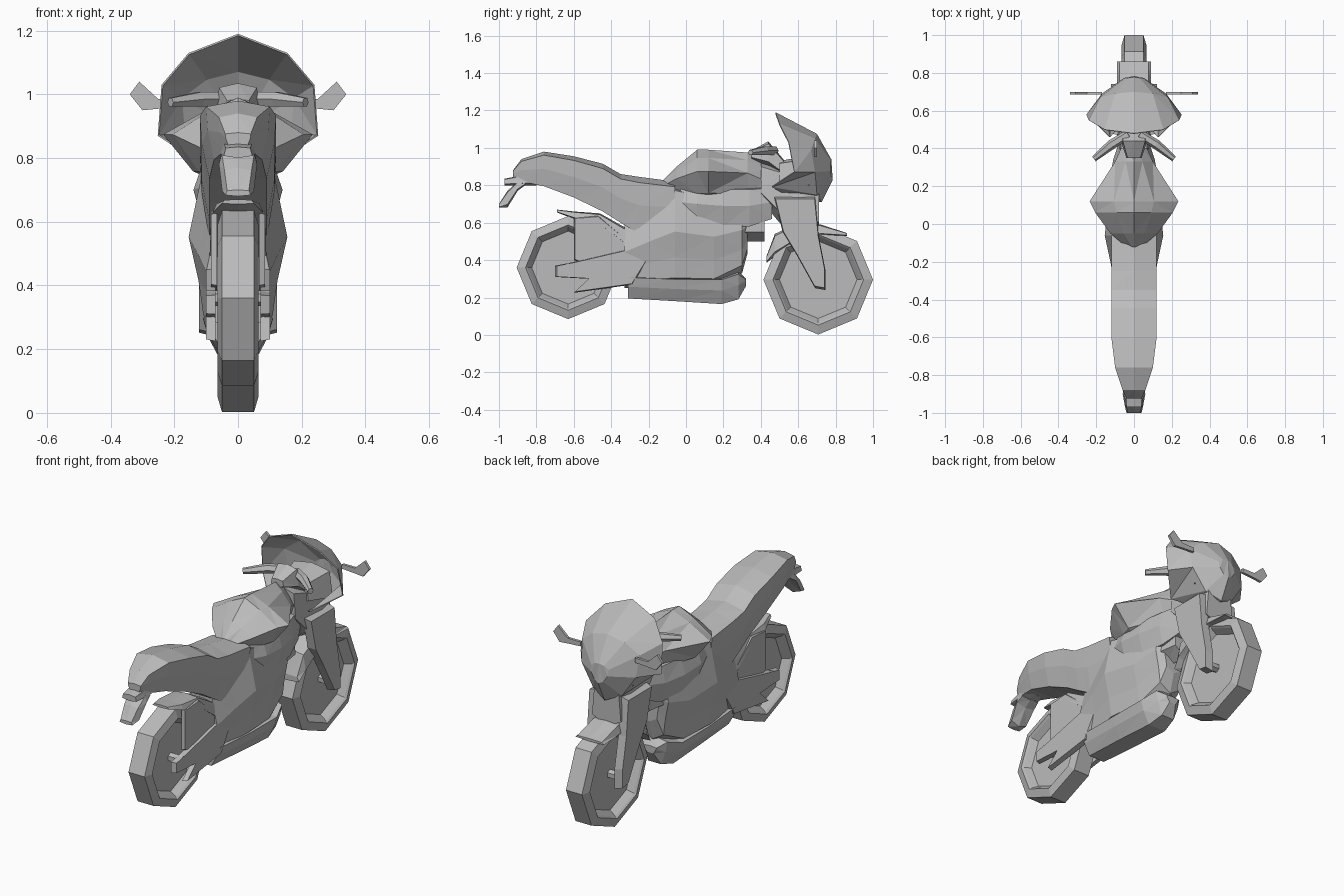
import bpy
import bmesh
from math import cos, sin, tau
from mathutils import Vector

cube = bpy.data.objects.get("Cube")
if cube:
    bpy.data.objects.remove(cube)

grey = bpy.data.materials.new("plain grey")
grey.use_nodes = True
grey.diffuse_color = (.5, .5, .5, 1)
grey.node_tree.nodes["Principled BSDF"].inputs["Base Color"].default_value = grey.diffuse_color

# Half cross-sections, top to bottom, as fractions of half width and height
TANK = [(0, 1), (.45, .85), (1, .6), (.6, .2), (0, 0)]
SEAT = [(0, 1), (1, .9), (.95, .5), (.75, 0), (0, 0)]
ENGINE = [(0, 1), (.7, .95), (1, .55), (.8, .3), (.7, .1), (0, 0)]
BELLY = [(0, 1), (1, .9), (.85, .5), (.5, 0), (0, 0)]
SHROUD = [(0, 1), (.8, .9), (1, .5), (.8, 0), (0, 0)]
BLOCK = [(0, 1), (.85, .9), (1, .2), (0, 0)]


def finish(name, bm):
    """Turn a bmesh into a flat-shaded object."""
    bmesh.ops.remove_doubles(bm, verts=bm.verts, dist=.0005)
    bmesh.ops.recalc_face_normals(bm, faces=bm.faces)
    mesh = bpy.data.meshes.new(name)
    bm.to_mesh(mesh)
    bm.free()
    mesh.materials.append(grey)
    obj = bpy.data.objects.new(name, mesh)
    bpy.context.collection.objects.link(obj)
    return obj


def bridge(bm, rings, cap_start=True):
    """Join successive closed rings of points with faces and cap the ends."""
    rows = [[bm.verts.new(p) for p in ring] for ring in rings]
    count = len(rows[0])
    for a, b in zip(rows, rows[1:]):
        for i in range(count):
            j = (i + 1) % count
            bm.faces.new((a[i], a[j], b[j], b[i]))
    if cap_start:
        bm.faces.new(rows[0])
    bm.faces.new(rows[-1])


def mirrored(half):
    """Close a half ring, which starts and ends on the centre plane."""
    return half + [(-x, y, z) for x, y, z in half[-2:0:-1]]


def loft(name, shape, stations):
    """Symmetric body: stations give y, top, bottom and half width."""
    bm = bmesh.new()
    bridge(bm, [mirrored([(u * width, y, bottom + v * (top - bottom)) for u, v in shape])
                for y, top, bottom, width in stations])
    bmesh.ops.triangulate(bm, faces=bm.faces)
    finish(name, bm)


def pair(name, rings):
    """Build a left part from rings, and its mirror image."""
    for side, label in ((1, "left"), (-1, "right")):
        bm = bmesh.new()
        bridge(bm, [[(side * x, y, z) for x, y, z in ring] for ring in rings])
        finish(label + "_" + name, bm)


def plates(name, outline, inner, outer):
    """Side outline (y, z) extruded in x and slightly narrowed outwards."""
    mid = sum((Vector(p) for p in outline), Vector((0, 0))) / len(outline)
    shrunk = [mid.lerp(Vector(p), .95) for p in outline]
    pair(name, [[(inner, y, z) for y, z in outline], [(outer, y, z) for y, z in shrunk]])


def bars(name, path, radii, sides=6):
    """Pair of tapering bars along a path of points."""
    axis = (Vector(path[-1]) - Vector(path[0])).normalized()
    across = axis.cross(Vector((0, 0, 1))).normalized()
    up = across.cross(axis)
    pair(name, [[Vector(point) + r * (across * cos(tau * i / sides) + up * sin(tau * i / sides))
                 for i in range(sides)] for point, r in zip(path, radii)])


def disc(x, y, z, radius, sides):
    """Ring of points facing sideways, with one point at the bottom."""
    return [(x, y + radius * sin(tau * i / sides), z - radius * cos(tau * i / sides))
            for i in range(sides)]


def wheel(name, y, z, size):
    """Octagonal tyre with a recessed solid disc and an axle."""
    profile = [(.02, .205), (.055, .23), (.065, .24), (.05, .29)]
    profile += [(-x, r) for x, r in reversed(profile)]
    tyre = bmesh.new()
    bridge(tyre, [disc(x, y, z, size * r, 8) for x, r in profile])
    finish(name, tyre)
    axle = bmesh.new()
    bridge(axle, [disc(x, y, z, .025, 6) for x in (-.1, .1)])
    finish(name + "_axle", axle)


wheel("front_wheel", .707, .295, 1.01)
wheel("rear_wheel", -.63, .36, .95)

# Fuel tank and the shroud below it
loft("fuel_tank", TANK, [
    (-.14, .81, .75, .02), (-.05, .9, .74, .125), (.06, .99, .7, .205),
    (.12, .99, .7, .235), (.33, .975, .7, .1), (.42, .91, .7, .06)])
loft("shroud", SHROUD, [
    (-.03, .8, .62, .115), (.06, .8, .6, .14), (.2, .8, .58, .135),
    (.34, .8, .58, .11), (.46, .8, .62, .07)])

# Seat sweeping up into the tail
loft("seat_and_tail", SEAT, [
    (-.06, .82, .54, .12), (-.25, .845, .54, .12), (-.35, .86, .6, .12),
    (-.445, .915, .66, .12), (-.6, .955, .735, .12), (-.76, .98, .795, .1),
    (-.88, .94, .82, .06), (-.925, .88, .84, .04)])
loft("tail_light", BLOCK, [(-.8, .87, .8, .06), (-.97, .835, .8, .045)])
loft("plate_holder", BLOCK, [
    (-.86, .83, .8, .055), (-.9, .82, .77, .06), (-.955, .77, .68, .05), (-1, .7, .68, .04)])

# Engine body, belly pan and radiator
loft("engine_body", ENGINE, [
    (-.33, .6, .25, .1), (-.2, .7, .25, .125), (-.06, .8, .25, .155),
    (.15, .75, .25, .13), (.3, .75, .33, .1), (.33, .7, .44, .07)])
loft("belly_pan", BELLY, [
    (-.31, .32, .195, .1), (-.05, .31, .18, .11), (.19, .31, .165, .11),
    (.28, .34, .19, .08), (.32, .3, .26, .04)])
loft("radiator", BLOCK, [(.25, .75, .5, .09), (.42, .75, .5, .065)])

# Rear hugger and swingarm
loft("rear_hugger", BLOCK, [
    (-.69, .67, .655, .05), (-.6, .66, .62, .08), (-.46, .65, .58, .085), (-.3, .56, .45, .09)])
plates("hugger_side", [(-.6, .63), (-.47, .64), (-.3, .5), (-.28, .38), (-.5, .36), (-.6, .4)],
       .066, .085)
plates("swingarm", [(-.7, .37), (-.6, .39), (-.3, .46), (-.2, .4), (-.28, .27), (-.6, .225),
                    (-.52, .3), (-.7, .31)], .07, .1)

# Front forks, crown and mudguard
plates("fork", [(.47, .74), (.515, .555), (.59, .43), (.69, .25), (.745, .24), (.745, .35),
                (.71, .53), (.69, .74)], .075, .122)
loft("fork_crown", BLOCK, [
    (.4, .92, .72, .08), (.5, .9, .6, .09), (.62, .88, .57, .1), (.71, .78, .56, .09)])
loft("front_mudguard", BLOCK, [
    (.43, .42, .385, .08), (.475, .54, .42, .09), (.6, .6, .5, .09),
    (.72, .59, .53, .09), (.86, .545, .53, .09)])

# Front cowl: thin shell from its open rear rim to the nose
rim = [(0, .48, 1.19), (.155, .5, 1.13), (.24, .55, 1.03), (.252, .58, .87), (.13, .46, .79), (0, .6, .71)]
face = [(0, .7, 1.075), (.1, .69, 1.05), (.18, .67, .99), (.17, .69, .87), (.09, .7, .75), (0, .725, .71)]
tip = Vector((0, .81, .88))
nose = [tuple(tip.lerp(Vector(p), .3)) for p in face]
shell = bmesh.new()
bridge(shell, [mirrored(half) for half in (rim, face, nose)], cap_start=False)
bmesh.ops.triangulate(shell, faces=shell.faces)
skin = finish("front_cowl", shell).modifiers.new("skin", "SOLIDIFY")
skin.thickness = .006

# Dashboard, handlebars and mirrors
loft("dashboard", BLOCK, [(.5, .93, .8, .09), (.66, .96, .76, .13)])
loft("handlebar_clamp", BLOCK, [(.35, .985, .94, .04), (.44, 1.035, .9, .07), (.52, .94, .85, .07)])
bars("handlebar", [(.03, .475, .985), (.12, .42, .985), (.212, .345, .975)], (.025, .026, .016))
mirror = [(.17, .985), (.17, .96), (.25, .955), (.3, .95), (.34, 1), (.31, 1.04), (.25, .985)]
pair("mirror", [[(x, y, z) for x, z in mirror] for y in (.685, .7)])
